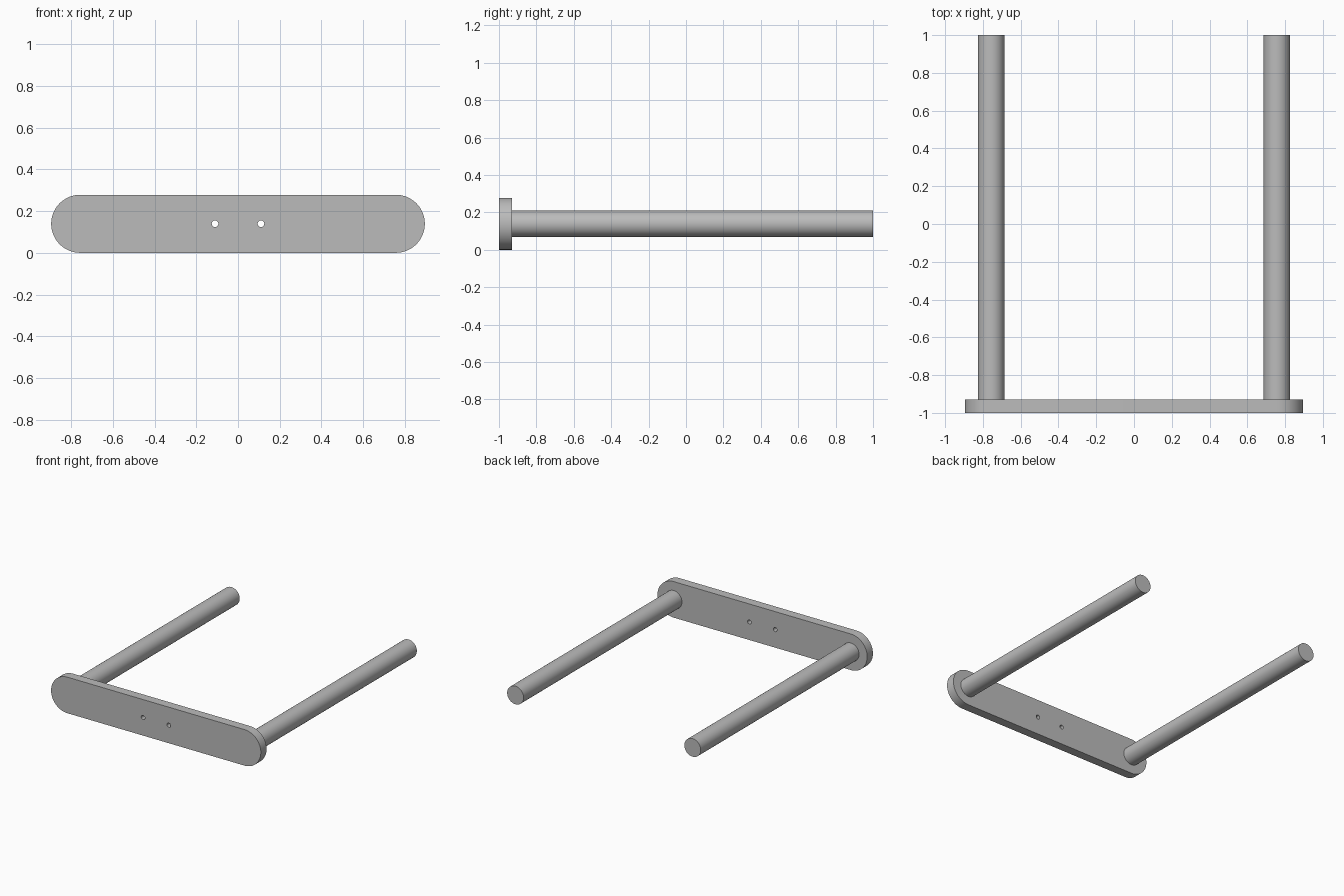
import bpy
from math import pi, cos, sin

cube = bpy.data.objects.get("Cube")
if cube:
    bpy.data.objects.remove(cube, do_unlink=True)

END_R = 0.139          # radius of the plate's rounded ends, half its height
END_X = 0.756          # centre of each rounded end and rod
THICK = 0.07           # plate thickness
ROD_R = 0.07
HOLE_X, HOLE_R = 0.11, 0.016
BACK = -1 + THICK      # rear face of the plate

grey = bpy.data.materials.new("grey_metal")
grey.use_nodes = True
colour = (0.5, 0.5, 0.5, 1)
grey.diffuse_color = colour
grey.node_tree.nodes["Principled BSDF"].inputs["Base Color"].default_value = colour


def arc(cx, radius, start, sweep, steps):
    """Points along an arc centred on the plate's long axis."""
    return [(cx + radius * cos(start + sweep * i / steps),
             radius * sin(start + sweep * i / steps)) for i in range(steps + 1)]


def add_outline(curve, points):
    spline = curve.splines.new("POLY")
    spline.points.add(len(points) - 1)
    for p, (x, y) in zip(spline.points, points):
        p.co = (x, y, 0, 1)
    spline.use_cyclic_u = True


def finish(obj):
    obj.data.materials.clear()
    obj.data.materials.append(grey)
    bpy.ops.object.select_all(action="DESELECT")
    obj.select_set(True)
    bpy.context.view_layer.objects.active = obj
    bpy.ops.object.shade_smooth_by_angle(angle=pi / 6)


# Front plate: rounded bar outline with two through holes
curve = bpy.data.curves.new("front_plate", "CURVE")
curve.dimensions = "2D"
curve.fill_mode = "BOTH"
curve.extrude = THICK / 2
add_outline(curve, arc(END_X, END_R, -pi / 2, pi, 32) + arc(-END_X, END_R, pi / 2, pi, 32))
for side in (-1, 1):
    add_outline(curve, arc(side * HOLE_X, HOLE_R, 0, 2 * pi, 24)[:-1])
plate = bpy.data.objects.new("front_plate", curve)
bpy.context.collection.objects.link(plate)
plate.location = (0, -1 + THICK / 2, END_R)
plate.rotation_euler = (pi / 2, 0, 0)
bpy.ops.object.select_all(action="DESELECT")
plate.select_set(True)
bpy.context.view_layer.objects.active = plate
bpy.ops.object.convert(target="MESH")
plate = bpy.context.view_layer.objects.active
finish(plate)

# Two long rods reaching back from the plate
for name, side in (("left_rod", 1), ("right_rod", -1)):
    bpy.ops.mesh.primitive_cylinder_add(
        vertices=64, radius=ROD_R, depth=1 - BACK,
        location=(side * END_X, (1 + BACK) / 2, END_R), rotation=(pi / 2, 0, 0))
    rod = bpy.context.object
    rod.name = name
    finish(rod)
